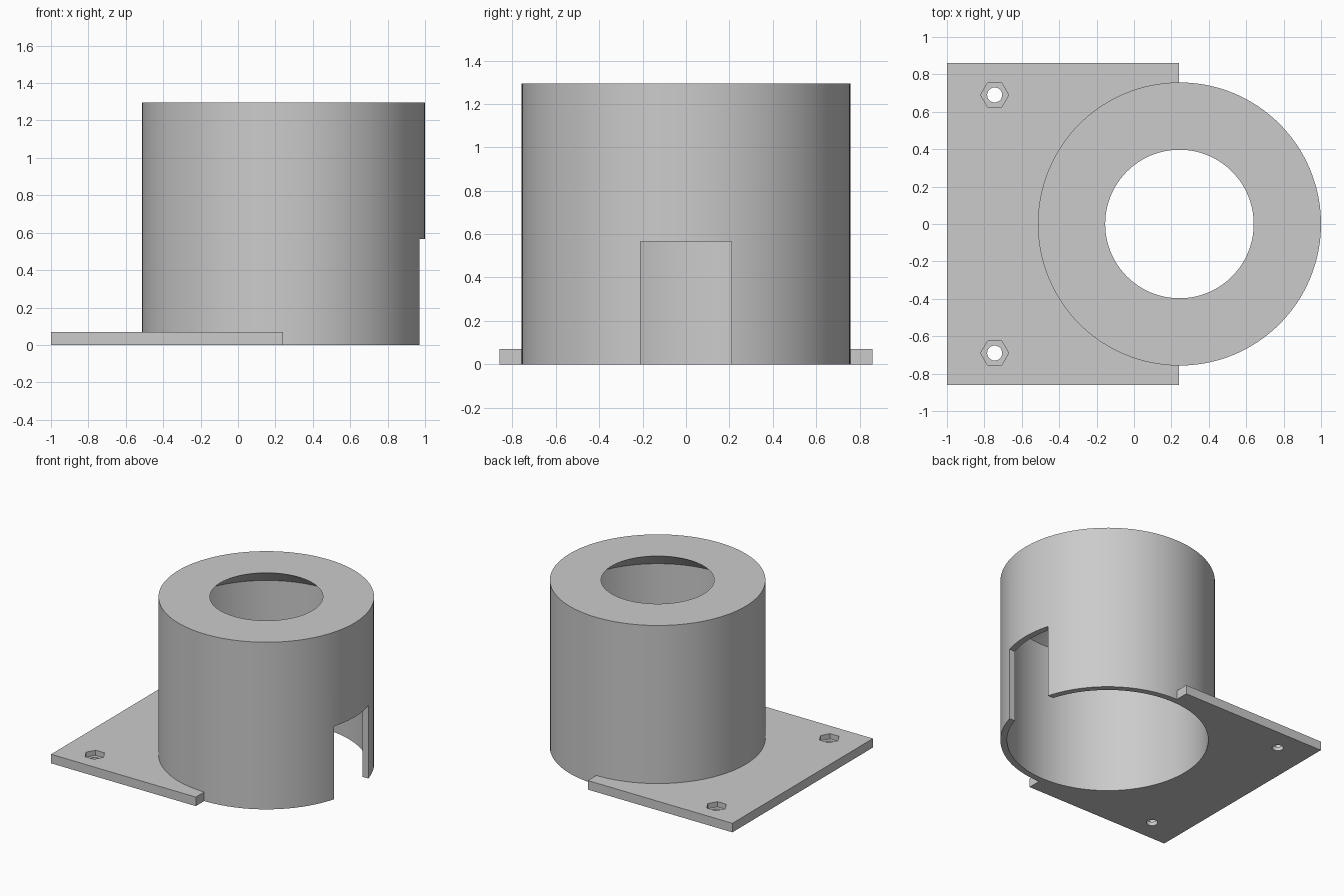
import bpy
import bmesh
import math
from mathutils import Matrix

default = bpy.data.objects.get("Cube")
if default:
    bpy.data.objects.remove(default, do_unlink=True)

BODY_X = 0.243
OUTER_R, INNER_R, MOUTH_R = 0.757, 0.71, 0.397
HEIGHT, CONE_Z = 1.295, 1.09
PLATE_H, PLATE_Y = 0.07, 0.86
SEGMENTS = 128

grey = bpy.data.materials.new("plain grey")
grey.use_nodes = True
colour = (0.6, 0.6, 0.6, 1)
grey.diffuse_color = colour
grey.node_tree.nodes["Principled BSDF"].inputs["Base Color"].default_value = colour


def to_object(name, bm):
    bmesh.ops.recalc_face_normals(bm, faces=bm.faces)
    mesh = bpy.data.meshes.new(name)
    bm.to_mesh(mesh)
    bm.free()
    mesh.materials.append(grey)
    obj = bpy.data.objects.new(name, mesh)
    bpy.context.collection.objects.link(obj)
    return obj


def box(name, x0, x1, y0, y1, z0, z1):
    bm = bmesh.new()
    bmesh.ops.create_cube(bm, size=1)
    bmesh.ops.scale(bm, vec=(x1 - x0, y1 - y0, z1 - z0), verts=bm.verts)
    bmesh.ops.translate(bm, vec=((x0 + x1) / 2, (y0 + y1) / 2, (z0 + z1) / 2), verts=bm.verts)
    return to_object(name, bm)


def turned(name, profile, x, y=0, sides=SEGMENTS):
    """Solid of revolution from (radius, height) pairs, capped at both ends."""
    bm = bmesh.new()
    rings = []
    for r, z in profile:
        angles = [math.tau * i / sides for i in range(sides)]
        rings.append([bm.verts.new((x + r * math.cos(a), y + r * math.sin(a), z)) for a in angles])
    for low, high in zip(rings, rings[1:]):
        for i in range(sides):
            j = (i + 1) % sides
            bm.faces.new((low[i], low[j], high[j], high[i]))
    bm.faces.new(rings[0][::-1])
    bm.faces.new(rings[-1])
    return to_object(name, bm)


def combine(target, tool, operation):
    mod = target.modifiers.new(tool.name, "BOOLEAN")
    mod.operation, mod.solver, mod.object = operation, "EXACT", tool
    bpy.context.view_layer.objects.active = target
    bpy.ops.object.modifier_apply(modifier=mod.name)
    bpy.data.objects.remove(tool, do_unlink=True)


# Round housing joined to its mounting plate
holder = turned("housing_with_mounting_plate", [(OUTER_R, 0), (OUTER_R, HEIGHT)], BODY_X)
plate = box("mounting_plate", -1, 0.24, -PLATE_Y, PLATE_Y, 0, PLATE_H)
combine(holder, plate, "UNION")

# Bore with a conical ceiling narrowing to the round mouth
bore = turned("bore", [(INNER_R, -0.1), (INNER_R, CONE_Z), (MOUTH_R, HEIGHT), (MOUTH_R, HEIGHT + 0.1)], BODY_X)
combine(holder, bore, "DIFFERENCE")

# Open-bottomed slot in the wall
combine(holder, box("slot", 0.7, 1.1, -0.21, 0.21, -0.1, 0.565), "DIFFERENCE")

# Screw holes with hexagonal nut recesses
for side in (-1, 1):
    y = side * 0.69
    combine(holder, turned("screw_hole", [(0.04, -0.1), (0.04, 0.2)], -0.745, y, 32), "DIFFERENCE")
    combine(holder, turned("nut_recess", [(0.075, 0.03), (0.075, 0.2)], -0.745, y, 6), "DIFFERENCE")

# Smooth round walls with crisp edges
bpy.ops.object.select_all(action="DESELECT")
holder.select_set(True)
bpy.context.view_layer.objects.active = holder
bpy.ops.object.shade_smooth_by_angle(angle=math.radians(25))
